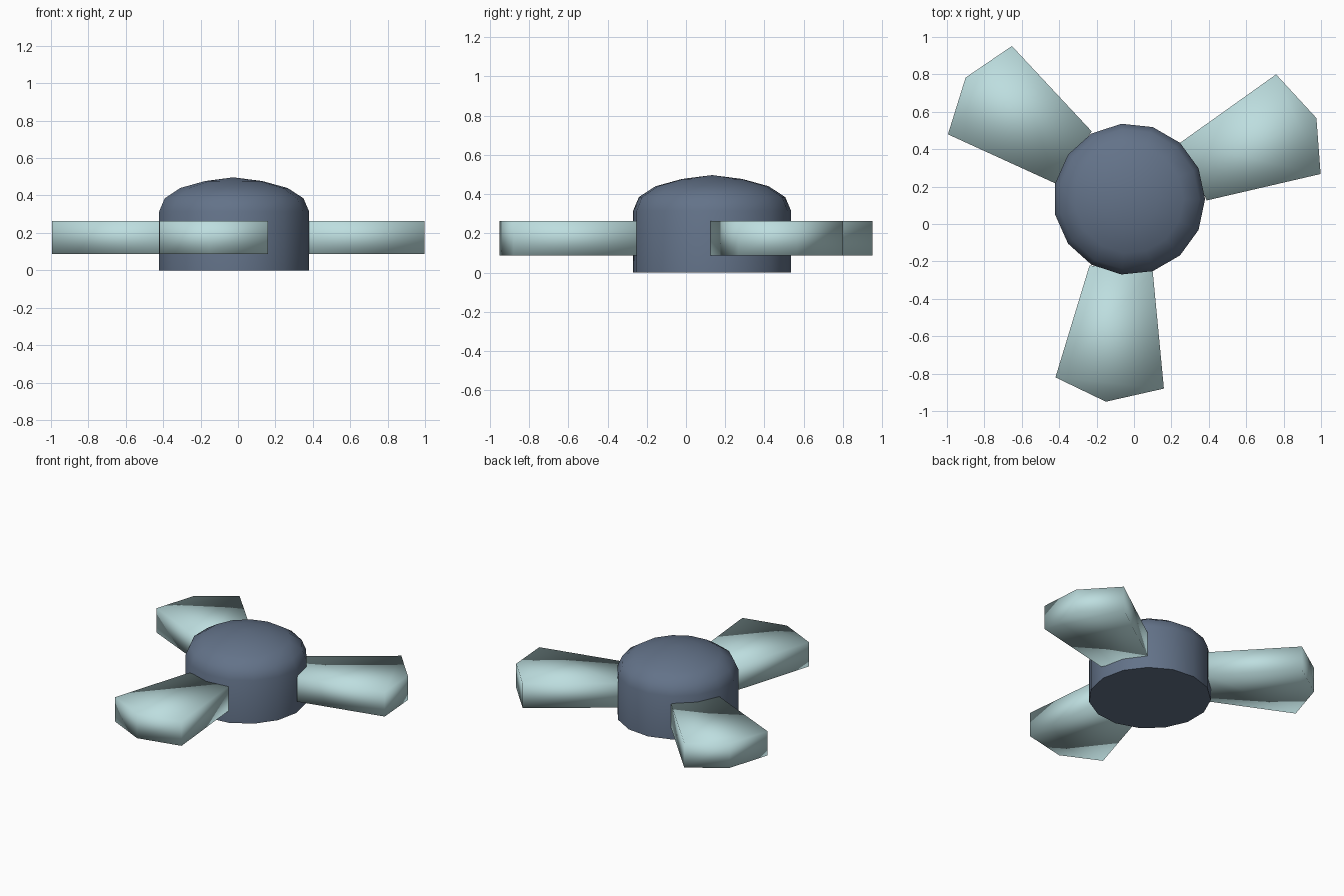
import bpy, bmesh, math

if "Cube" in bpy.data.objects:
    bpy.data.objects.remove(bpy.data.objects["Cube"])

CX, CY = -0.025, 0.133          # hub axis
SIDES = 15


def material(name, rgb):
    m = bpy.data.materials.new(name)
    m.diffuse_color = (*rgb, 1)
    m.use_nodes = True
    m.node_tree.nodes["Principled BSDF"].inputs["Base Color"].default_value = m.diffuse_color
    return m


def finish(bm, name, mat):
    bmesh.ops.recalc_face_normals(bm, faces=bm.faces)
    me = bpy.data.meshes.new(name)
    bm.to_mesh(me)
    bm.free()
    me.materials.append(mat)
    ob = bpy.data.objects.new(name, me)
    bpy.context.collection.objects.link(ob)
    ob.location = (CX, CY, 0)
    return ob


slate = material("slate_blue", (0.125, 0.17, 0.25))
aqua = material("pale_aqua", (0.51, 0.73, 0.74))

# Hub: lathed profile with a shallow dome
bm = bmesh.new()
rings = []
for r, z in [(0.405, 0), (0.405, 0.315), (0.375, 0.385), (0.29, 0.44), (0.155, 0.477)]:
    rings.append([bm.verts.new((r * math.cos(2 * math.pi * i / SIDES),
                                r * math.sin(2 * math.pi * i / SIDES), z))
                  for i in range(SIDES)])
tip = bm.verts.new((0, 0, 0.497))
for i in range(SIDES):
    j = (i + 1) % SIDES
    for a, b in zip(rings, rings[1:]):
        bm.faces.new((a[i], a[j], b[j], b[i]))
    bm.faces.new((rings[-1][i], rings[-1][j], tip))
bm.faces.new(rings[0][::-1])
hub = finish(bm, "hub", slate)
bpy.context.view_layer.objects.active = hub
hub.select_set(True)
bpy.ops.object.shade_smooth_by_angle(angle=math.radians(40))

# Blades: three flared slabs with pointed tips, softly shaded all over
OUTLINE = [(-0.213, -0.355), (-0.395, -0.953), (-0.125, -1.083),
           (0.185, -1.013), (0.125, -0.385)]
for k in range(3):
    bm = bmesh.new()
    low = [bm.verts.new((x, y, 0.087)) for x, y in OUTLINE]
    high = [bm.verts.new((x, y, 0.264)) for x, y in OUTLINE]
    bm.faces.new(low[::-1])
    bm.faces.new(high)
    for i in range(5):
        j = (i + 1) % 5
        bm.faces.new((low[i], low[j], high[j], high[i]))
    for f in bm.faces:
        f.smooth = True
    blade = finish(bm, f"blade_{k + 1}", aqua)
    blade.rotation_euler.z = math.radians(120 * k)
